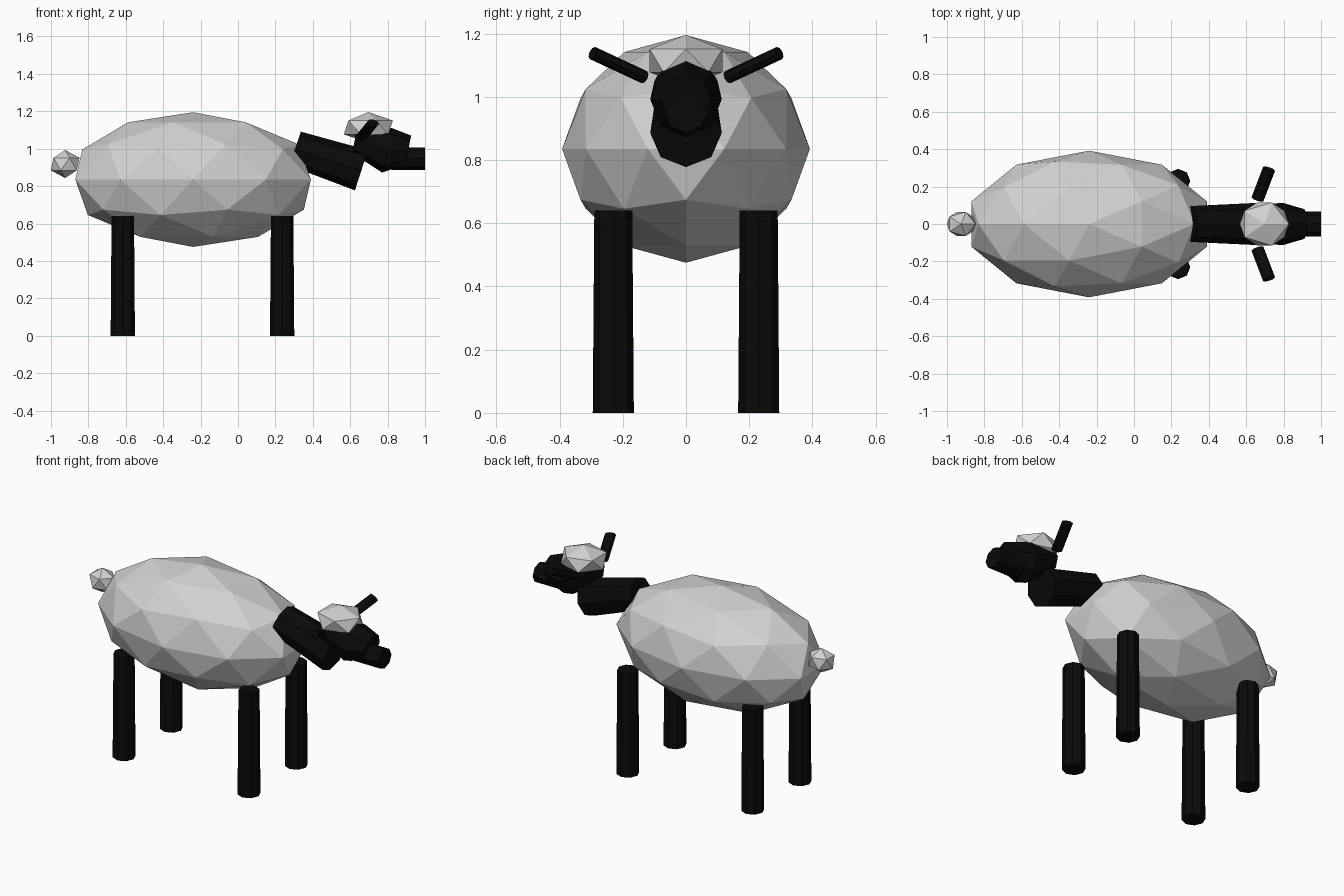
import bpy, bmesh, math
from mathutils import Vector, Matrix

if "Cube" in bpy.data.objects:
    bpy.data.objects.remove(bpy.data.objects["Cube"])


def material(name, rgb):
    m = bpy.data.materials.new(name)
    m.diffuse_color = (*rgb, 1)
    m.use_nodes = True
    m.node_tree.nodes["Principled BSDF"].inputs["Base Color"].default_value = m.diffuse_color
    return m


WOOL = material("pale_wool", (0.64, 0.64, 0.64))
BLACK = material("black_skin", (0.003, 0.003, 0.003))


def finish(name, bm, mat):
    bmesh.ops.recalc_face_normals(bm, faces=bm.faces)
    me = bpy.data.meshes.new(name)
    bm.to_mesh(me)
    bm.free()
    me.materials.append(mat)
    ob = bpy.data.objects.new(name, me)
    bpy.context.collection.objects.link(ob)
    return ob


def wool_ball(name, centre, radii, subdivisions, turn=0):
    """Flat-faced icosphere, turned about z and then stretched."""
    bm = bmesh.new()
    mat = (Matrix.Translation(centre) @ Matrix.Diagonal((*radii, 1))
           @ Matrix.Rotation(math.radians(turn), 4, 'Z'))
    bmesh.ops.create_icosphere(bm, subdivisions=subdivisions, radius=1, matrix=mat)
    return finish(name, bm, WOOL)


def tube(name, rings, side, sides=8):
    """Loft of rings (centre, half width along side, half height)."""
    bm = bmesh.new()
    axis = (Vector(rings[-1][0]) - Vector(rings[0][0])).normalized()
    side = Vector(side)
    side = (side - axis * side.dot(axis)).normalized()
    up = axis.cross(side)
    loops = []
    for c, w, h in rings:
        loops.append([bm.verts.new(Vector(c)
                      + side * w * math.cos(2 * math.pi * i / sides)
                      + up * h * math.sin(2 * math.pi * i / sides))
                      for i in range(sides)])
    for a, b in zip(loops, loops[1:]):
        for i in range(sides):
            j = (i + 1) % sides
            bm.faces.new((a[i], a[j], b[j], b[i]))
    bm.faces.new(loops[0])
    bm.faces.new(loops[-1])
    return finish(name, bm, BLACK)


# Fleece
wool_ball("body", (-0.24, 0, 0.835), (0.662, 0.392, 0.36), 2, 180)
wool_ball("tail", (-0.924, 0, 0.918), (0.086, 0.075, 0.075), 1)
wool_ball("head_wool", (0.697, 0, 1.114), (0.147, 0.135, 0.082), 1)

# Neck, head and muzzle
Y = (0, 1, 0)
tube("neck", [((0.306, 0, 1.0), 0.096, 0.096),
              ((0.66, 0, 0.885), 0.113, 0.113)], Y)
tube("head", [((0.625, 0, 1.05), 0.10, 0.075),
              ((0.795, 0, 0.992), 0.113, 0.122),
              ((0.91, 0, 0.992), 0.08, 0.08)], Y)
tube("muzzle", [((0.82, 0, 0.947), 0.066, 0.06),
                ((1.0, 0, 0.947), 0.066, 0.06)], Y)

# Legs and ears, one of each per side
for s, label in ((-1, "right"), (1, "left")):
    for x, end in ((0.236, "front"), (-0.616, "back")):
        tube(f"{end}_leg_{label}", [((x, s * 0.23, 0), 0.065, 0.065),
                                    ((x, s * 0.23, 0.64), 0.06, 0.06)], (1, 0, 0))
    tube(f"ear_{label}", [((0.66, s * 0.132, 1.062), 0.034, 0.021),
                          ((0.722, s * 0.295, 1.138), 0.034, 0.021)], (1, 0, 0))
